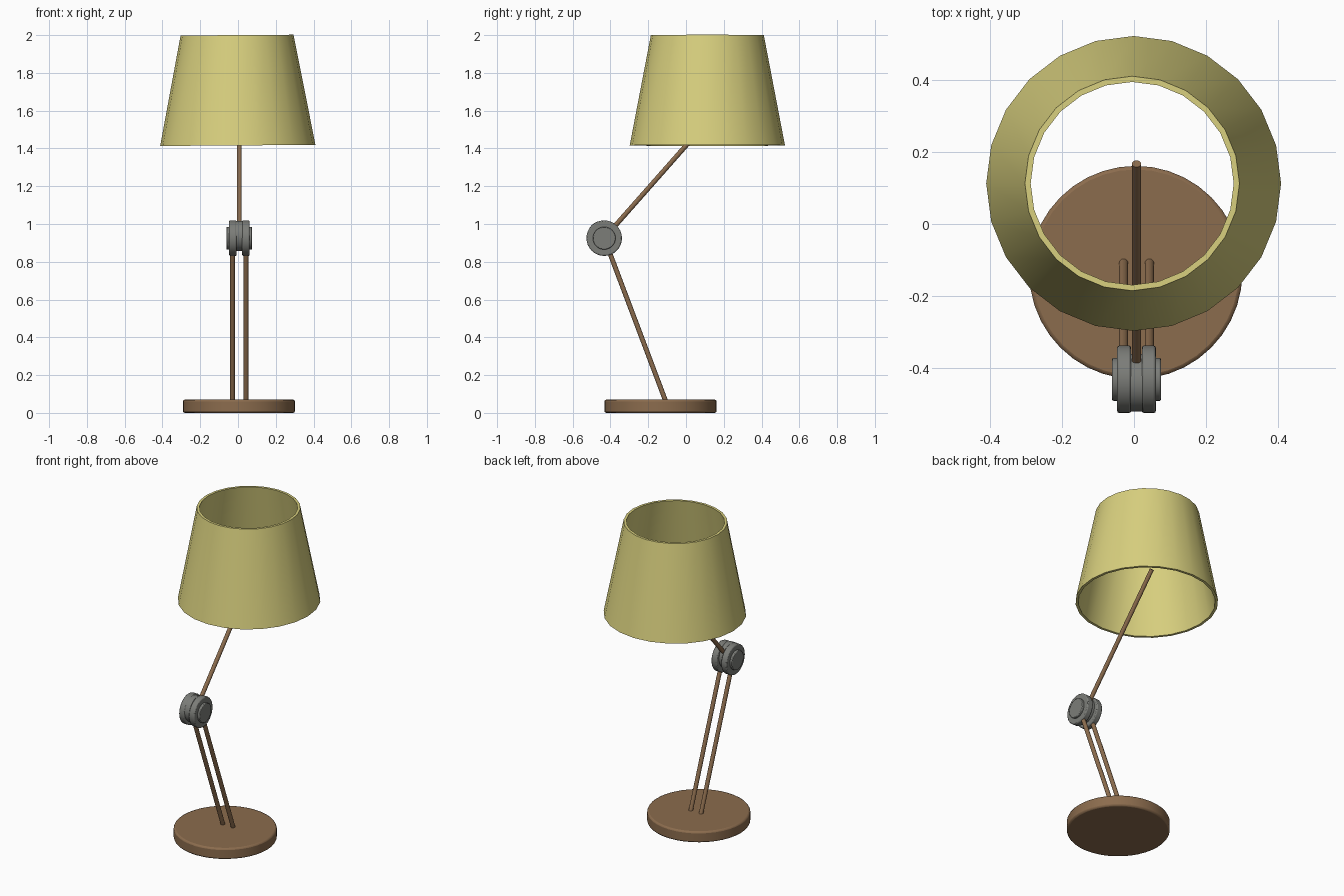
import bpy, math
from mathutils import Vector

if "Cube" in bpy.data.objects:
    bpy.data.objects.remove(bpy.data.objects["Cube"])


def mat(name, col):
    m = bpy.data.materials.new(name)
    m.diffuse_color = (*col, 1)
    m.use_nodes = True
    m.node_tree.nodes["Principled BSDF"].inputs["Base Color"].default_value = m.diffuse_color
    return m


WOOD = mat("brown wood", (0.26, 0.15, 0.075))
METAL = mat("grey metal", (0.20, 0.205, 0.19))
FABRIC = mat("pale yellow fabric", (0.69, 0.63, 0.21))


def finish(o, name, m, angle=35):
    o.name = name
    o.data.materials.append(m)
    bpy.ops.object.shade_smooth_by_angle(angle=math.radians(angle))
    return o


def cylinder(name, a, b, r, m, bevel=0.0, sides=32):
    """Capped cylinder between points a and b, with optional rounded rims."""
    a, b = Vector(a), Vector(b)
    d = b - a
    bpy.ops.mesh.primitive_cylinder_add(vertices=sides, radius=r, depth=d.length, location=(a + b) / 2)
    o = bpy.context.object
    o.rotation_euler = d.to_track_quat('Z', 'Y').to_euler()
    if bevel:
        mod = o.modifiers.new("rim", 'BEVEL')
        mod.width = bevel
        mod.segments = 2
        mod.limit_method = 'ANGLE'
        mod.angle_limit = math.radians(50)
    return finish(o, name, m)


# Round base
cylinder("base", (0.005, -0.135, 0), (0.005, -0.135, 0.07), 0.297, WOOD, 0.01, 40)

# Hinge: two outer discs with end caps, and a smaller disc between
HY, HZ, CX = -0.433, 0.925, 0.007
for s, side in ((-1, "left"), (1, "right")):
    def px(d):
        return CX + s * d
    cylinder("lower_rod_" + side, (px(0.036), -0.103, 0.05), (px(0.036), HY, HZ), 0.0128, WOOD, sides=16)
    cylinder("hinge_disc_" + side, (px(0.015), HY, HZ), (px(0.054), HY, HZ), 0.094, METAL, 0.006)
    cylinder("hinge_cap_" + side, (px(0.05), HY, HZ), (px(0.068), HY, HZ), 0.06, METAL, 0.004)
cylinder("hinge_core", (CX - 0.017, HY - 0.01, HZ + 0.012), (CX + 0.017, HY - 0.01, HZ + 0.012), 0.08, METAL)

# Upper rod reaching into the shade
cylinder("upper_rod", (CX, HY, HZ), (CX, 0.168, 1.605), 0.0128, WOOD, sides=16)

# Open conical shade with wall thickness, very slightly tilted
N, T = 24, 0.016
profile = [(0.411, -0.292), (0.299, 0.292), (0.299 - T, 0.292), (0.411 - T, -0.292)]
verts = [(r * math.cos(2 * math.pi * i / N), r * math.sin(2 * math.pi * i / N), z)
         for r, z in profile for i in range(N)]
faces = [(k * N + i, k * N + (i + 1) % N, (k + 1) % 4 * N + (i + 1) % N, (k + 1) % 4 * N + i)
         for k in range(4) for i in range(N)]
me = bpy.data.meshes.new("lamp_shade")
me.from_pydata(verts, [], faces)
shade = bpy.data.objects.new("lamp_shade", me)
bpy.context.collection.objects.link(shade)
bpy.ops.object.select_all(action='DESELECT')
shade.select_set(True)
bpy.context.view_layer.objects.active = shade
shade.location = (-0.003, 0.113, 1.708)
shade.rotation_euler = (0, math.radians(-0.4), 0)
finish(shade, "lamp_shade", FABRIC)
